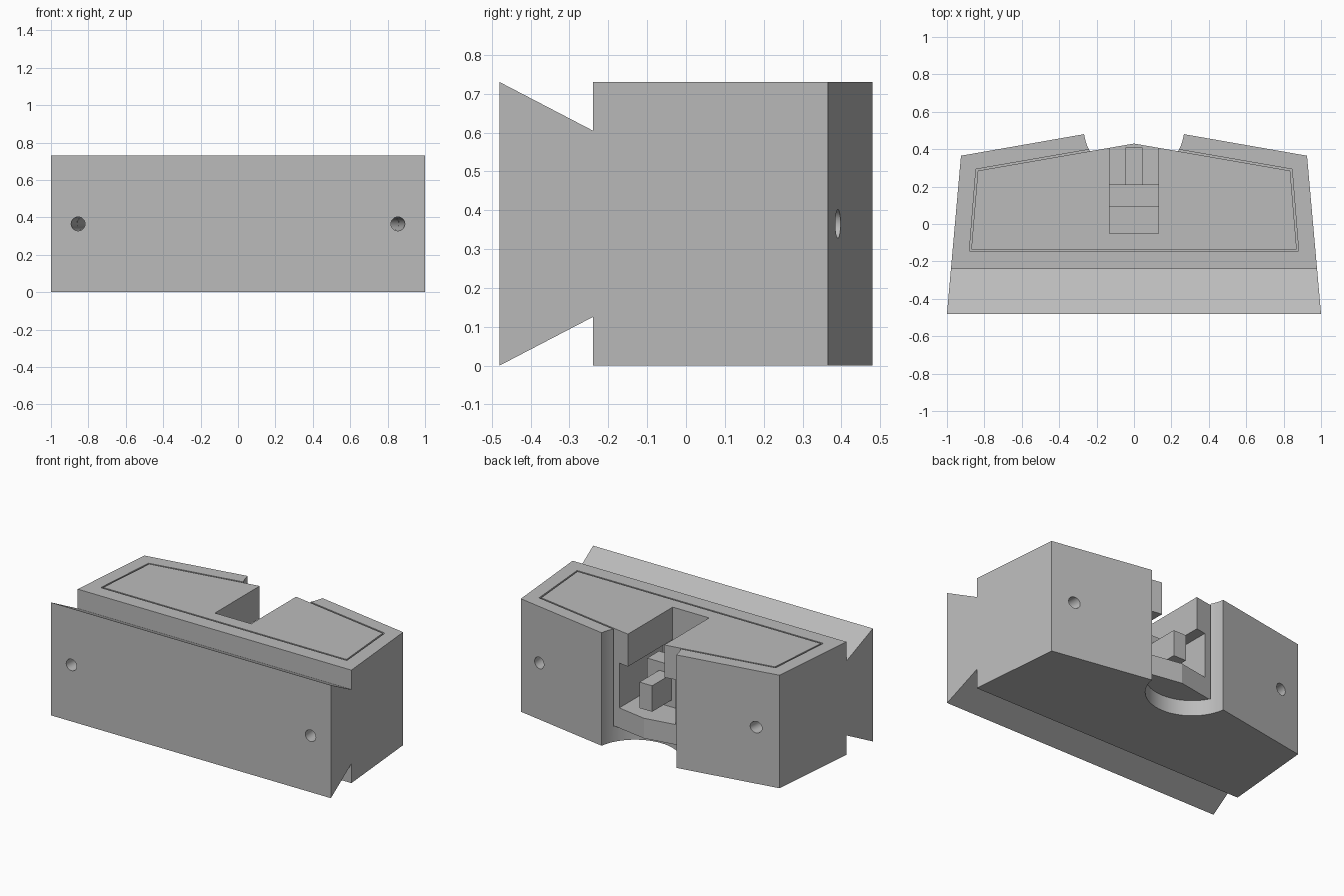
import bpy, bmesh, math
from mathutils import Vector

if "Cube" in bpy.data.objects:
    bpy.data.objects.remove(bpy.data.objects["Cube"], do_unlink=True)

grey = bpy.data.materials.new("plain grey")
grey.use_nodes = True
grey.diffuse_color = (0.5, 0.5, 0.5, 1)
grey.node_tree.nodes["Principled BSDF"].inputs["Base Color"].default_value = (0.5, 0.5, 0.5, 1)

H = 0.73  # overall height


def link(name, bm):
    bmesh.ops.recalc_face_normals(bm, faces=bm.faces)
    mesh = bpy.data.meshes.new(name)
    bm.to_mesh(mesh)
    bm.free()
    mesh.materials.append(grey)
    obj = bpy.data.objects.new(name, mesh)
    bpy.context.collection.objects.link(obj)
    return obj


def extrude(name, points, depth):
    bm = bmesh.new()
    face = bm.faces.new([bm.verts.new(p) for p in points])
    result = bmesh.ops.extrude_face_region(bm, geom=[face])
    moved = [v for v in result["geom"] if isinstance(v, bmesh.types.BMVert)]
    bmesh.ops.translate(bm, verts=moved, vec=depth)
    return link(name, bm)


def prism(name, half, z0, z1):
    # Plan outline mirrored about x = 0; a point on the centre line is used once
    outline = half + [(-x, y) for x, y in reversed(half) if x > 0]
    return extrude(name, [(x, y, z0) for x, y in outline], (0, 0, z1 - z0))


def box(name, x, y0, y1, z0, z1):
    return prism(name, [(x, y0), (x, y1)], z0, z1)


def rod(name, start, end, radius):
    a, b = Vector(start), Vector(end)
    bm = bmesh.new()
    bmesh.ops.create_cone(bm, cap_ends=True, segments=64, radius1=radius,
                          radius2=radius, depth=(b - a).length)
    turn = (b - a).to_track_quat("Z", "Y").to_matrix()
    bmesh.ops.rotate(bm, verts=bm.verts, matrix=turn)
    bmesh.ops.translate(bm, verts=bm.verts, vec=(a + b) / 2)
    return link(name, bm)


def cut(obj, cutters):
    for c in cutters:
        mod = obj.modifiers.new("cut", "BOOLEAN")
        mod.operation = "DIFFERENCE"
        mod.solver = "EXACT"
        mod.object = c
    graph = bpy.context.evaluated_depsgraph_get()
    mesh = bpy.data.meshes.new_from_object(obj.evaluated_get(graph))
    obj.modifiers.clear()
    obj.data = mesh


# Tapered housing and recessed insert
housing = prism("housing", [(1, -0.48), (0.925, 0.365), (0, 0.527)], 0, H)
insert = prism("insert", [(0.87, -0.135), (0.835, 0.285), (0, 0.43)], 0.1, H)

# Cutters: insert pocket, round rear recess and slanted screw holes
pocket = prism("pocket_cutter", [(0.88, -0.145), (0.845, 0.293), (0, 0.44)], 0.1, 0.9)
recess = rod("recess_cutter", (0, 0.52, -0.1), (0, 0.52, 0.9), 0.27)
holes = [rod("hole_cutter", (s * 0.864, -0.58, 0.365), (s * 0.757, 0.59, 0.365), 0.037)
         for s in (-1, 1)]

# Dovetail notches along the front, above and below
wedge = [(-0.24, 0.605), (-0.24, 0.8), (-0.6, 0.8), (-0.6, 0.7925)]
notches = []
for flip in (False, True):
    pts = [(-1.2, y, H - z if flip else z) for y, z in wedge]
    notches.append(extrude("notch_cutter", pts, (2.4, 0, 0)))

# Cavity and top slot in the insert
cavity = box("cavity_cutter", 0.2, -0.05, 0.6, 0.23, 0.52)
slot = box("slot_cutter", 0.13, -0.05, 0.6, 0.4, 0.9)

cut(housing, [pocket, recess] + holes + notches)
cut(insert, holes + [cavity, slot])

for c in [pocket, recess, cavity, slot] + holes + notches:
    bpy.data.objects.remove(c, do_unlink=True)

# Upright block with a projecting peg inside the cavity
block = box("peg_block", 0.13, 0.09, 0.21, 0.22, 0.5)
peg = box("peg", 0.045, 0.2, 0.41, 0.276, 0.444)

# Smooth only the round cuts
for obj in (housing, insert, block, peg):
    bpy.ops.object.select_all(action="DESELECT")
    obj.select_set(True)
    bpy.context.view_layer.objects.active = obj
    bpy.ops.object.shade_smooth_by_angle(angle=math.radians(9))
